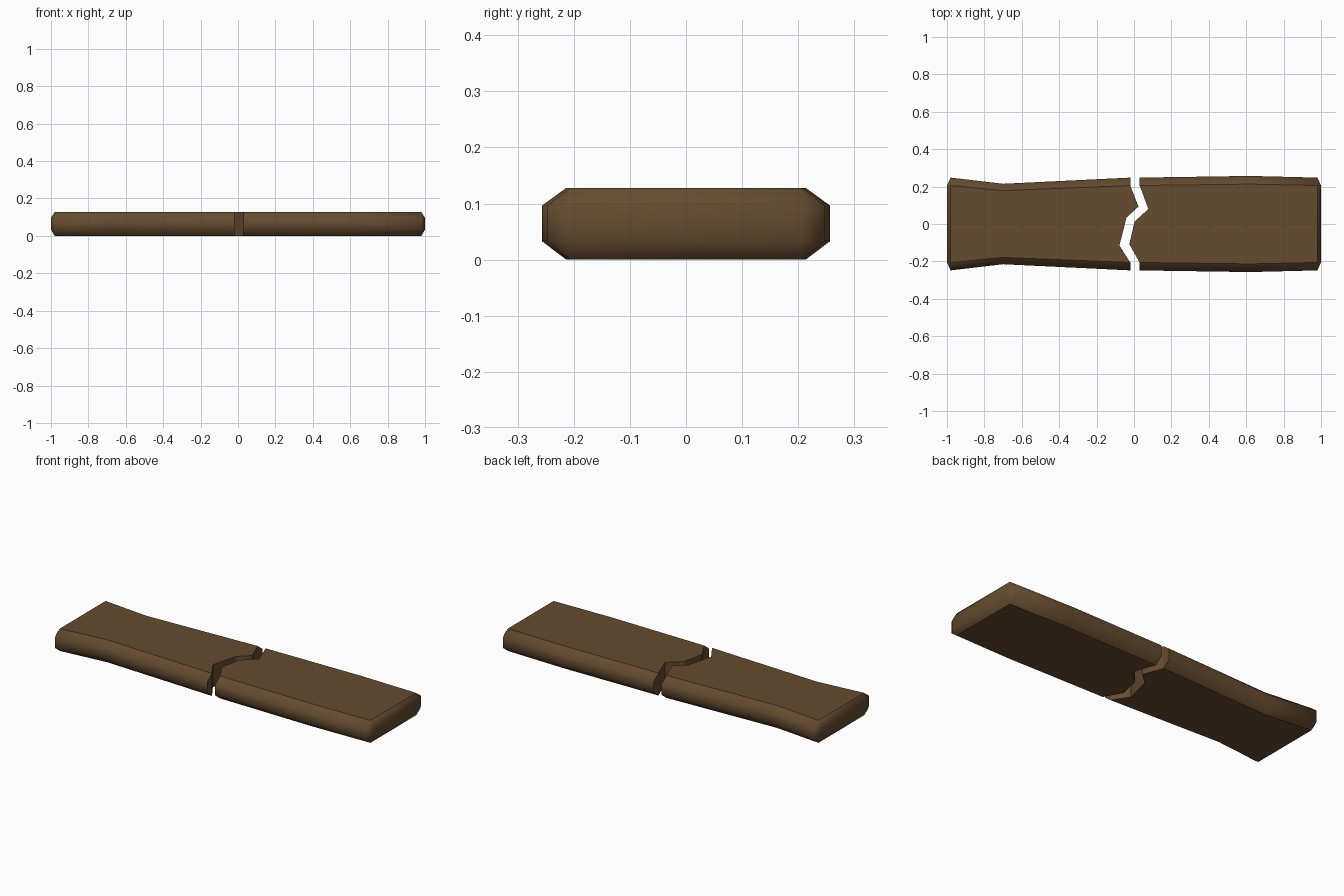
import bpy
import bmesh

if "Cube" in bpy.data.objects:
    bpy.data.objects.remove(bpy.data.objects["Cube"])

# One brown colour for the whole plank
wood = bpy.data.materials.new("brown wood")
wood.diffuse_color = (0.13, 0.071, 0.029, 1)
wood.use_nodes = True
wood.node_tree.nodes["Principled BSDF"].inputs["Base Color"].default_value = wood.diffuse_color

LEVELS = (0.0, 0.033, 0.096, 0.128)
INSET = 0.83   # top and bottom flats are this share of the width


def plank_half(name, stations, crack, end_x):
    """stations: (x, half width) from crack to end; crack: points from -y to +y."""
    x0, w0 = stations[0]
    xe, we = stations[-1]
    jag = [(x0, -w0 * INSET)] + crack + [(x0, w0 * INSET)]

    # Matching outlines: inner for the flats, outer for the upright sides
    inner = jag + [(x, w * INSET) for x, w in stations]
    outer = jag + list(stations)
    inner += [(xe, we * INSET), (xe, -we * INSET)]
    outer += [(end_x, we * INSET), (end_x, -we * INSET)]
    inner += [(x, -w * INSET) for x, w in reversed(stations)]
    outer += [(x, -w) for x, w in reversed(stations)]

    bm = bmesh.new()
    verts = {}

    def vert(x, y, z):
        key = (round(x, 4), round(y, 4), z)
        if key not in verts:
            verts[key] = bm.verts.new(key)
        return verts[key]

    def face(points, smooth):
        unique = list(dict.fromkeys(points))
        if len(unique) > 2:
            bm.faces.new(unique).smooth = smooth

    rings = [[vert(x, y, z) for x, y in outline]
             for outline, z in zip((inner, outer, outer, inner), LEVELS)]

    # Flat top and bottom
    face(rings[0], False)
    face(rings[3], False)

    # Rounded sides and end are smooth, broken wall is flat
    n = len(inner)
    for low, high in zip(rings, rings[1:]):
        for i in range(n):
            j = (i + 1) % n
            broken = i < len(jag) or i == n - 1
            face([low[i], low[j], high[j], high[i]], not broken)

    bmesh.ops.recalc_face_normals(bm, faces=bm.faces[:])
    mesh = bpy.data.meshes.new(name)
    bm.to_mesh(mesh)
    bm.free()
    mesh.materials.append(wood)
    obj = bpy.data.objects.new(name, mesh)
    bpy.context.collection.objects.link(obj)
    return obj


# Left half, with a waist near its end
plank_half("left_plank_half",
           [(-0.02, 0.248), (-0.70, 0.215), (-0.98, 0.248)],
           [(-0.078, -0.115), (-0.04, 0.035), (0.024, 0.093)], -1.0)

# Right half, slightly bulging
plank_half("right_plank_half",
           [(0.03, 0.248), (0.62, 0.257), (0.98, 0.248)],
           [(-0.025, -0.108), (0.003, 0.013), (0.077, 0.080)], 1.0)
